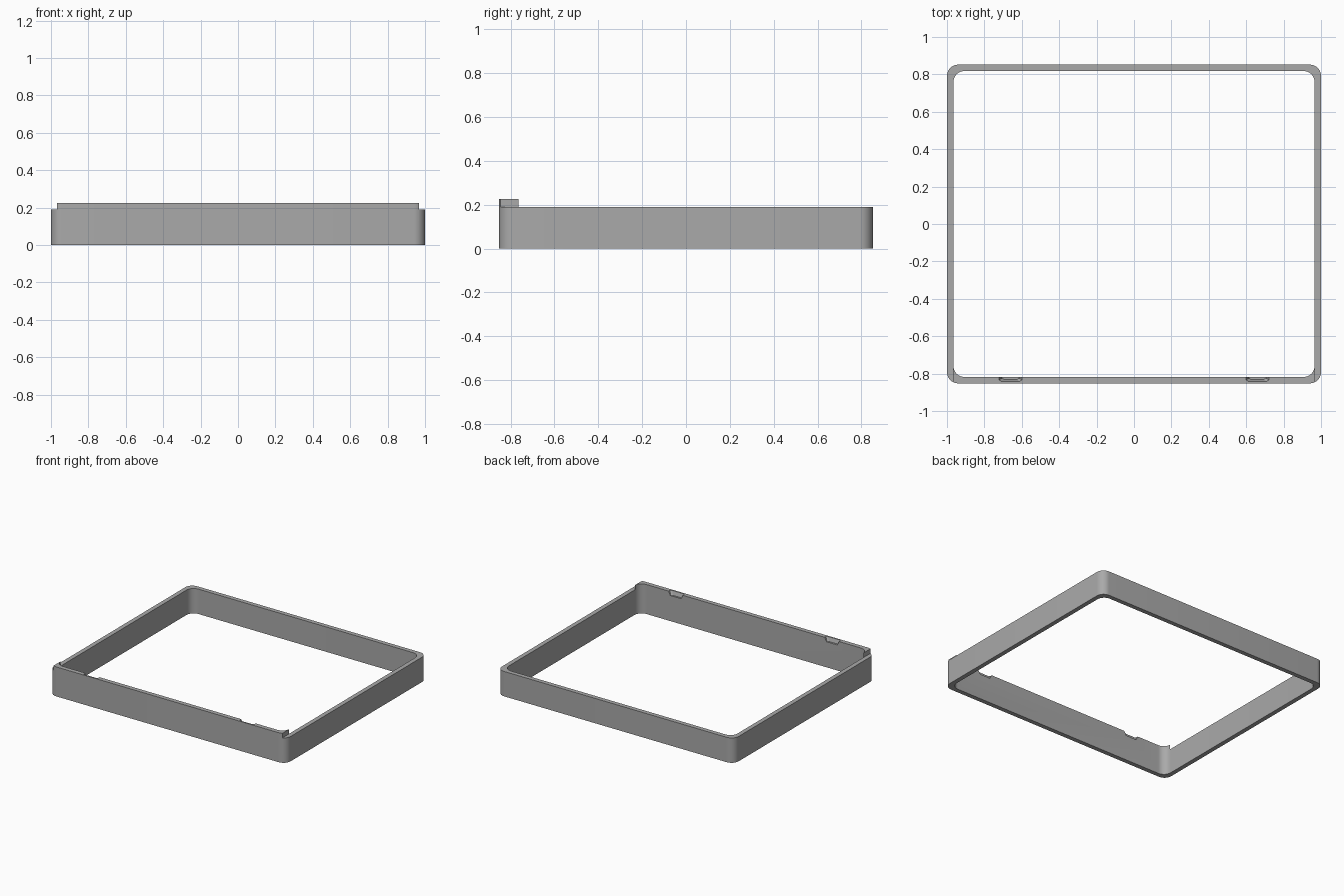
import bpy, bmesh
from math import sin, cos, pi

if "Cube" in bpy.data.objects:
    bpy.data.objects.remove(bpy.data.objects["Cube"], do_unlink=True)

HALF_X, HALF_Y, WALL, RADIUS = 1.0, 0.852, 0.034, 0.06
BODY_TOP, LIP_TOP = 0.19, 0.225
LIP_X, LIP_BACK = 0.967, -0.763

grey = bpy.data.materials.new("plain grey")
grey.use_nodes = True
grey.diffuse_color = (0.4, 0.4, 0.4, 1)
grey.node_tree.nodes["Principled BSDF"].inputs["Base Color"].default_value = (0.4, 0.4, 0.4, 1)


def rounded_rect(hx, hy, r, steps=10):
    """Outline of a rectangle with rounded corners, counter-clockwise."""
    pts = []
    for i, (sx, sy) in enumerate([(1, 1), (-1, 1), (-1, -1), (1, -1)]):
        for k in range(steps + 1):
            a = (i + k / steps) * pi / 2
            pts.append((sx * (hx - r) + r * cos(a), sy * (hy - r) + r * sin(a)))
    return pts


def make_object(name, bm):
    bmesh.ops.recalc_face_normals(bm, faces=bm.faces)
    mesh = bpy.data.meshes.new(name)
    bm.to_mesh(mesh)
    bm.free()
    mesh.materials.append(grey)
    ob = bpy.data.objects.new(name, mesh)
    bpy.context.collection.objects.link(ob)
    return ob


def loft(name, bottom, top, z0, z1):
    """Closed solid between two outlines with matching points."""
    bm = bmesh.new()
    lo = [bm.verts.new((x, y, z0)) for x, y in bottom]
    hi = [bm.verts.new((x, y, z1)) for x, y in top]
    bm.faces.new(lo)
    bm.faces.new(hi)
    for i in range(len(lo)):
        j = (i + 1) % len(lo)
        bm.faces.new((lo[i], lo[j], hi[j], hi[i]))
    return make_object(name, bm)


def ring(name, outer, inner, z0, z1):
    """Hollow frame between two outlines with matching points."""
    bm = bmesh.new()
    loops = [[bm.verts.new((x, y, z)) for x, y in o]
             for o, z in ((outer, z0), (outer, z1), (inner, z1), (inner, z0))]
    n = len(outer)
    for a in range(4):
        p, q = loops[a], loops[(a + 1) % 4]
        for i in range(n):
            j = (i + 1) % n
            bm.faces.new((p[i], p[j], q[j], q[i]))
    return make_object(name, bm)


def cut(target, cutter):
    """Subtract the cutter, then discard it."""
    mod = target.modifiers.new("cut", "BOOLEAN")
    mod.operation = "DIFFERENCE"
    mod.solver = "EXACT"
    mod.object = cutter
    bpy.context.view_layer.objects.active = target
    bpy.ops.object.modifier_apply(modifier=mod.name)
    bpy.data.objects.remove(cutter, do_unlink=True)


# Rounded frame, at first as tall as the front lip
frame = ring("frame", rounded_rect(HALF_X, HALF_Y, RADIUS),
             rounded_rect(HALF_X - WALL, HALF_Y - WALL, RADIUS), 0, LIP_TOP)

# Lower the sides and back, leaving the raised lip along the front
u_shape = [(-2, -2), (-LIP_X, -2), (-LIP_X, LIP_BACK), (LIP_X, LIP_BACK),
           (LIP_X, -2), (2, -2), (2, 2), (-2, 2)]
cut(frame, loft("side_cutter", u_shape, u_shape, BODY_TOP, 1))


# Two tapered latch notches in the inner edge of the lip
def notch_outline(x, half, y):
    return [(x - half, -0.8), (x - half, y + 0.008), (x - half + 0.012, y),
            (x + half - 0.012, y), (x + half, y + 0.008), (x + half, -0.8)]


for side in (-1, 1):
    x = side * 0.66
    cut(frame, loft("notch_cutter", notch_outline(x, 0.045, -0.832),
                    notch_outline(x, 0.062, -0.842), 0.195, LIP_TOP + 0.002))

# Smooth corners, crisp edges
bpy.ops.object.select_all(action="DESELECT")
frame.select_set(True)
bpy.context.view_layer.objects.active = frame
bpy.ops.object.shade_smooth_by_angle(angle=pi / 6)
